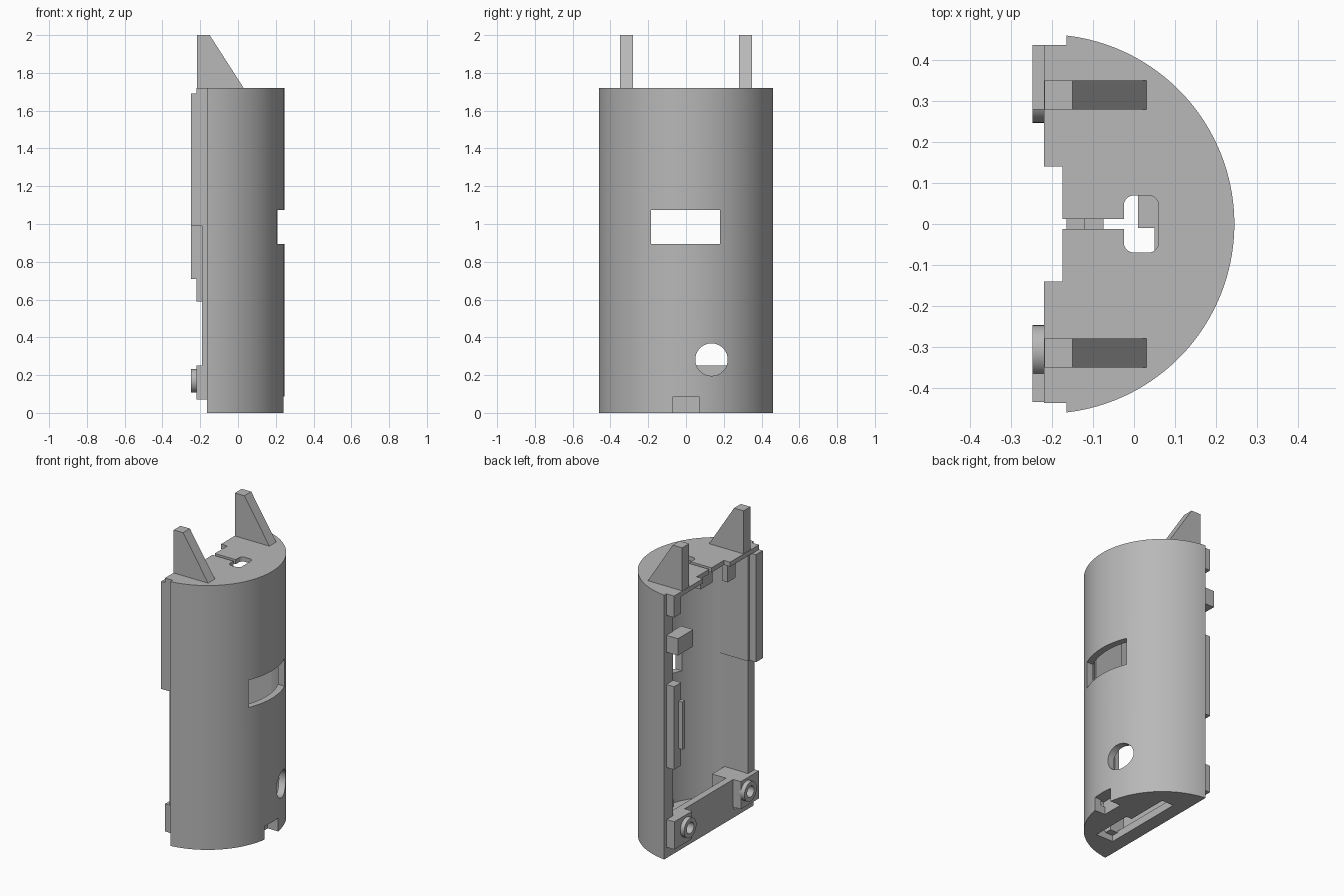
import bpy, bmesh
from math import sin, cos, asin, acos, pi, sqrt

if "Cube" in bpy.data.objects:
    bpy.data.objects.remove(bpy.data.objects["Cube"], do_unlink=True)

grey = bpy.data.materials.new("plain_grey")
grey.use_nodes = True
grey.diffuse_color = (0.48, 0.48, 0.48, 1)
grey.node_tree.nodes["Principled BSDF"].inputs["Base Color"].default_value = (0.48, 0.48, 0.48, 1)

CX, R, RIM, TOP = -0.218, 0.463, -0.165, 1.72


def prism(name, pts, lo, hi, axis="z"):
    """Extrude a flat profile along an axis: z takes (x, y), y takes (x, z), x takes (y, z)."""
    place = {"z": lambda a, b, c: (a, b, c),
             "y": lambda a, b, c: (a, c, b),
             "x": lambda a, b, c: (c, a, b)}[axis]
    bm = bmesh.new()
    base = bm.faces.new([bm.verts.new(place(a, b, lo)) for a, b in pts])
    out = bmesh.ops.extrude_face_region(bm, geom=[base])
    shift = [p - q for p, q in zip(place(0, 0, hi), place(0, 0, lo))]
    bmesh.ops.translate(bm, vec=shift, verts=[v for v in out["geom"] if isinstance(v, bmesh.types.BMVert)])
    bmesh.ops.recalc_face_normals(bm, faces=bm.faces[:])
    mesh = bpy.data.meshes.new(name)
    bm.to_mesh(mesh)
    bm.free()
    mesh.materials.append(grey)
    obj = bpy.data.objects.new(name, mesh)
    bpy.context.collection.objects.link(obj)
    return obj


def box(name, x0, x1, y0, y1, z0, z1):
    return prism(name, [(x0, y0), (x1, y0), (x1, y1), (x0, y1)], z0, z1)


def circle(a, b, r, n=40):
    return [(a + r * cos(2 * pi * i / n), b + r * sin(2 * pi * i / n)) for i in range(n)]


def arc(r, limit, n):
    return [(CX + r * cos(limit * (2 * i / n - 1)), r * sin(limit * (2 * i / n - 1))) for i in range(n + 1)]


def rounded(x0, x1, y0, y1, r):
    pts = []
    for k, (x, y) in enumerate([(x1 - r, y1 - r), (x0 + r, y1 - r), (x0 + r, y0 + r), (x1 - r, y0 + r)]):
        pts += [(x + r * cos(pi / 2 * (k + i / 5)), y + r * sin(pi / 2 * (k + i / 5))) for i in range(6)]
    return pts


def carve(obj, cutters):
    for c in cutters:
        mod = obj.modifiers.new("cut", "BOOLEAN")
        mod.operation, mod.solver, mod.object = "DIFFERENCE", "EXACT", c
    bpy.context.view_layer.update()
    deps = bpy.context.evaluated_depsgraph_get()
    mesh = bpy.data.meshes.new_from_object(obj.evaluated_get(deps))
    obj.modifiers.clear()
    obj.data = mesh
    for c in cutters:
        bpy.data.objects.remove(c, do_unlink=True)


def smooth(obj):
    bpy.ops.object.select_all(action="DESELECT")
    obj.select_set(True)
    bpy.context.view_layer.objects.active = obj
    bpy.ops.object.shade_smooth_by_angle(angle=0.5)


# Half-round housing with a hollow that has flat side walls
shell = prism("housing", arc(R, acos((RIM - CX) / R), 72), 0, TOP)
inner, flat = 0.42, 0.368
hollow = prism("hollow", [(-0.4, -flat)] + arc(inner, asin(flat / inner), 48) + [(-0.4, flat)], 0.05, 1.69)
carve(shell, [
    hollow,
    box("window_cut", 0.1, 0.4, -0.185, 0.18, 0.895, 1.073),
    prism("port_cut", circle(0.135, 0.282, 0.086), 0.05, 0.4, "x"),
    prism("deck_hole_cut", rounded(-0.025, 0.06, -0.07, 0.07, 0.025), 1.6, 1.8),
    box("deck_slot_cut", -0.3, 0.0, -0.012, 0.012, 1.6, 1.8),
    box("floor_cut", -0.075, 0.01, -0.285, 0.27, -0.1, 0.06),
    box("floor_side_cut", 0.0, 0.05, -0.285, -0.01, -0.1, 0.06),
    box("foot_notch_cut", 0.165, 0.4, -0.07, 0.07, -0.1, 0.088),
])
smooth(shell)

# Pocket behind the foot notch
box("notch_back", 0.15, 0.165, -0.085, 0.085, 0.03, 0.1)
box("notch_roof", 0.15, 0.215, -0.085, 0.085, 0.088, 0.1)

# Parts repeated on both sides
for side, s in (("left", 1), ("right", -1)):
    def pair(name, x0, x1, a, b, z0, z1):
        return box(side + "_" + name, x0, x1, min(a * s, b * s), max(a * s, b * s), z0, z1)

    # Top deck edge, stepped back near the slot
    pair("deck_edge", -0.22, -0.16, 0.14, 0.437, 1.69, TOP)
    pair("deck_step", -0.175, -0.16, 0.012, 0.14, 1.69, TOP)
    # Sloped fin on top
    prism(side + "_fin", [(-0.218, 1.71), (0.035, 1.71), (0.03, TOP), (-0.15, 2), (-0.218, 2)],
          0.28 * s, 0.35 * s, "y")
    # Screw bracket and hollow boss
    bracket = pair("bracket", -0.22, -0.12, 0.25, 0.435, 0.07, 0.25)
    boss = prism(side + "_boss", circle(0.31 * s, 0.17, 0.063), -0.248, -0.21, "x")
    for part in (bracket, boss):
        carve(part, [prism("screw_cut", circle(0.31 * s, 0.17, 0.036), -0.4, -0.15, "x")])
    smooth(boss)

# Cross bar and floor block
box("cross_bar", -0.165, -0.12, -0.26, 0.26, 0.04, 0.25)
box("floor_block", -0.13, -0.02, -0.37, -0.24, 0.04, 0.25)

# Long lip on the right wall, stepped at mid height
box("right_upper_lip", -0.248, -0.16, -0.435, -0.365, 0.99, 1.69)
box("right_lower_lip", -0.19, -0.16, -0.435, -0.365, 0.07, 0.99)
box("right_wall_panel", -0.2, 0.0, -0.39, -0.35, 0.99, 1.69)

# Separate clips on the left wall
box("left_top_tab", -0.22, -0.16, 0.365, 0.437, 1.58, 1.7)
box("left_clip", -0.248, -0.16, 0.28, 0.437, 1.34, 1.45)
box("left_strip", -0.22, -0.16, 0.365, 0.437, 0.59, 1.13)
box("left_strip_ridge", -0.248, -0.2, 0.365, 0.39, 0.71, 1.02)

# Ribs hanging below the deck
box("deck_rib", -0.05, 0.0, -0.2, -0.08, 1.52, 1.7)
box("deck_hook", -0.16, -0.12, -0.28, -0.2, 1.55, 1.7)
